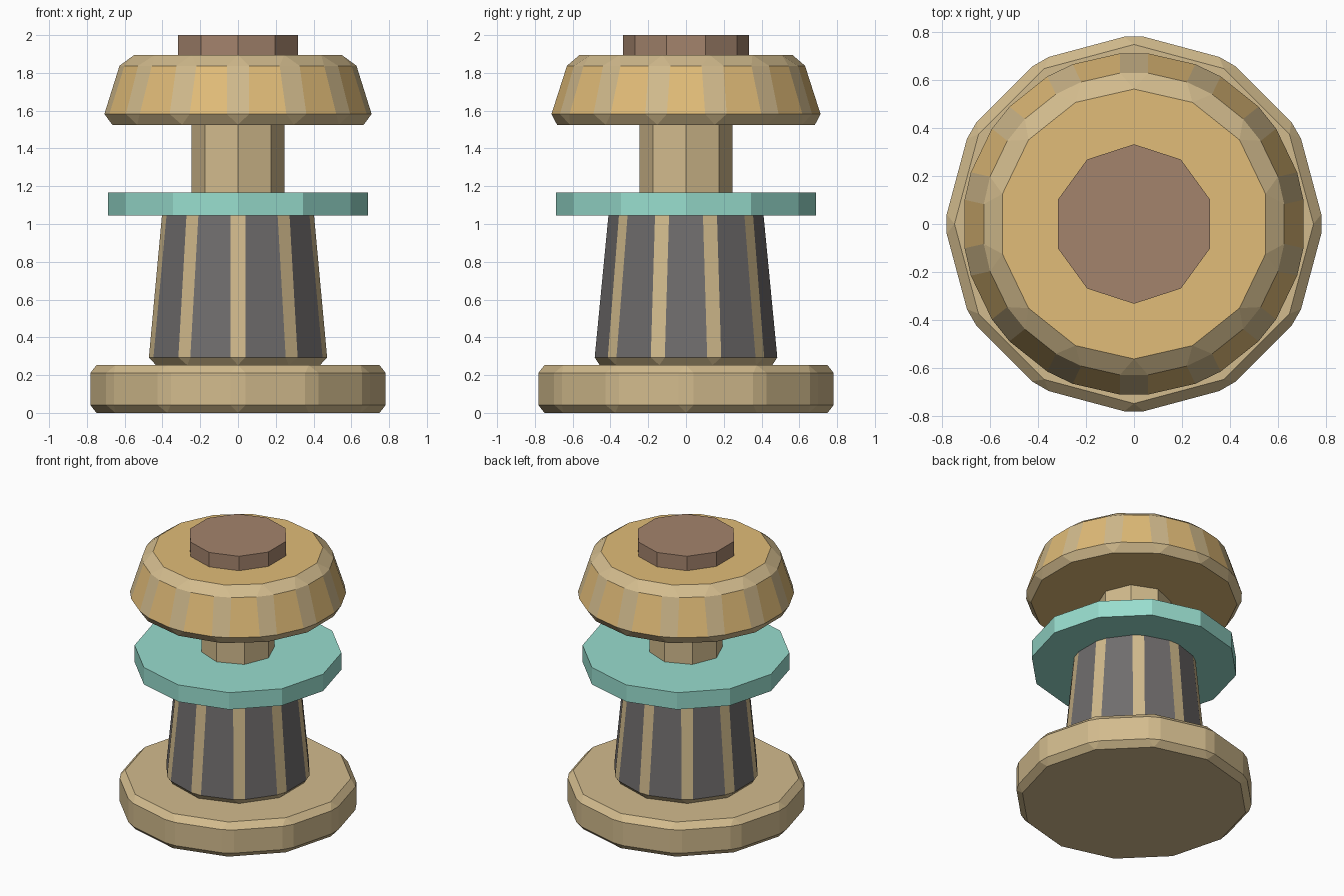
import bpy
import bmesh
from mathutils import Matrix

cube = bpy.data.objects.get("Cube")
if cube:
    bpy.data.objects.remove(cube, do_unlink=True)


def make_material(name, srgb):
    """Flat colour from 0-255 display values, stored as linear."""
    rgb = [(c / 255 / 12.92) if c < 11 else ((c / 255 + 0.055) / 1.055) ** 2.4 for c in srgb]
    mat = bpy.data.materials.new(name)
    mat.use_nodes = True
    mat.diffuse_color = (*rgb, 1)
    bsdf = next(n for n in mat.node_tree.nodes if n.type == 'BSDF_PRINCIPLED')
    bsdf.inputs["Base Color"].default_value = (*rgb, 1)
    return mat


cream = make_material("cream_wood", (210, 187, 141))
gold = make_material("golden_wood", (225, 188, 120))
grey = make_material("dark_grey", (112, 109, 109))
teal = make_material("teal", (152, 221, 206))
brown = make_material("brown", (163, 131, 108))


def turned_part(name, sides, r_bottom, r_top, z0, z1, face_mat, edge_mat=None, bevel=0.0):
    """Faceted, optionally tapered drum; chamfers take the edge material."""
    bm = bmesh.new()
    bmesh.ops.create_cone(bm, cap_ends=True, segments=sides, radius1=r_bottom,
                          radius2=r_top, depth=z1 - z0,
                          matrix=Matrix.Translation((0, 0, (z0 + z1) / 2)))
    if bevel:
        bmesh.ops.bevel(bm, geom=bm.edges[:], offset=bevel, offset_type='OFFSET',
                        segments=1, profile=0.5, affect='EDGES', material=1)
    bmesh.ops.recalc_face_normals(bm, faces=bm.faces[:])
    mesh = bpy.data.meshes.new(name)
    bm.to_mesh(mesh)
    bm.free()
    mesh.materials.append(face_mat)
    mesh.materials.append(edge_mat or face_mat)
    obj = bpy.data.objects.new(name, mesh)
    bpy.context.collection.objects.link(obj)
    return obj


# Stacked from the ground up
turned_part("base", 12, 0.793, 0.793, 0.0, 0.253, cream, cream, 0.042)
turned_part("striped_body", 10, 0.5, 0.418, 0.253, 1.1, grey, cream, 0.041)
turned_part("collar_disc", 12, 0.687, 0.687, 1.045, 1.168, teal)
turned_part("neck", 8, 0.246, 0.246, 1.168, 1.525, cream)
turned_part("cap", 14, 0.744, 0.625, 1.525, 1.895, gold, cream, 0.06)
turned_part("top_button", 10, 0.333, 0.333, 1.895, 2.0, brown)
